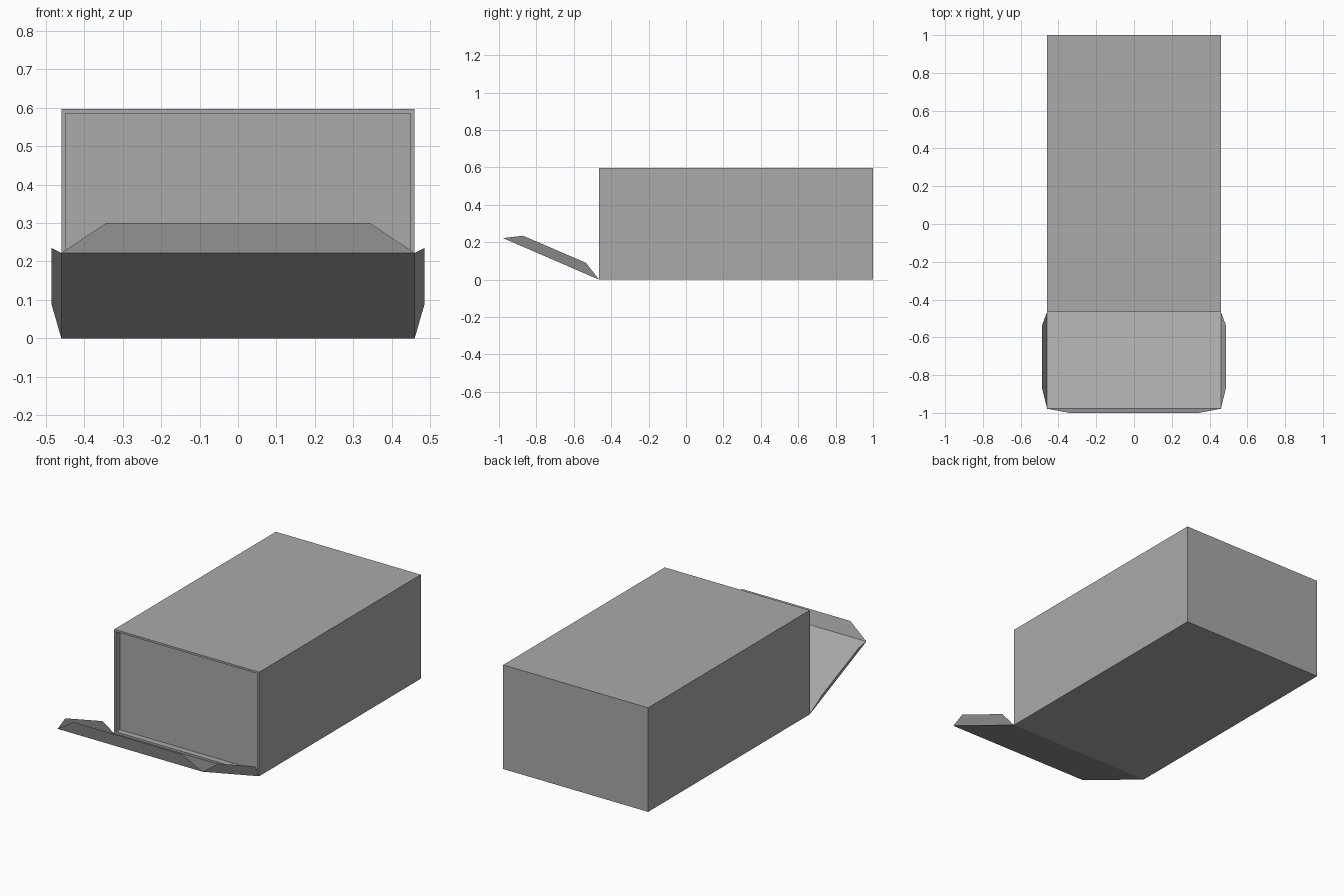
import bpy, bmesh
from mathutils import Vector

cube = bpy.data.objects.get("Cube")
if cube:
    bpy.data.objects.remove(cube, do_unlink=True)

HALF, FRONT, BACK, TOP = 0.46, -0.465, 1.0, 0.597
RIM, DEPTH = 0.016, 0.035

# Grey board
grey = bpy.data.materials.new("grey_card")
grey.use_nodes = True
colour = (0.4, 0.4, 0.4, 1)
grey.diffuse_color = colour
grey.node_tree.nodes["Principled BSDF"].inputs["Base Color"].default_value = colour


def finish(name, bm):
    mesh = bpy.data.meshes.new(name)
    bm.to_mesh(mesh)
    bm.free()
    mesh.materials.append(grey)
    obj = bpy.data.objects.new(name, mesh)
    bpy.context.collection.objects.link(obj)
    return obj


def sheet(name, points, facing):
    """Flat card panel whose face looks along the given direction."""
    bm = bmesh.new()
    face = bm.faces.new([bm.verts.new(p) for p in points])
    face.normal_update()
    if face.normal.dot(Vector(facing)) < 0:
        face.normal_flip()
    return finish(name, bm)


# Box body with a recessed front panel
bm = bmesh.new()
bmesh.ops.create_cube(bm, size=1)
for v in bm.verts:
    v.co = (v.co.x * 2 * HALF,
            FRONT if v.co.y < 0 else BACK,
            TOP if v.co.z > 0 else 0)
bm.normal_update()
front = min(bm.faces, key=lambda f: f.normal.y)
bmesh.ops.inset_region(bm, faces=[front], thickness=RIM)
panel = bmesh.ops.extrude_discrete_faces(bm, faces=[front])["faces"][0]
bmesh.ops.translate(bm, verts=panel.verts, vec=(0, DEPTH, 0))
bmesh.ops.recalc_face_normals(bm, faces=bm.faces)
finish("box_body", bm)

# Open lid folded down from the lower front edge
HINGE, EDGE = (FRONT, 0.0), (-0.978, 0.222)
sheet("open_lid", [(-HALF, *HINGE), (HALF, *HINGE), (HALF, *EDGE), (-HALF, *EDGE)],
      (0, 0, 1))

# Tapered tuck flap along the lid's outer edge
sheet("tuck_flap", [(-HALF, *EDGE), (HALF, *EDGE), (0.343, -1, 0.3), (-0.343, -1, 0.3)],
      (0, 1, 0))

# Tapered flaps on both sides of the lid
for side, name in ((-1, "right_side_flap"), (1, "left_side_flap")):
    sheet(name, [(side * HALF, *HINGE), (side * 0.486, -0.535, 0.09),
                 (side * 0.486, -0.872, 0.235), (side * HALF, *EDGE)],
          (-side, 0, 0))
